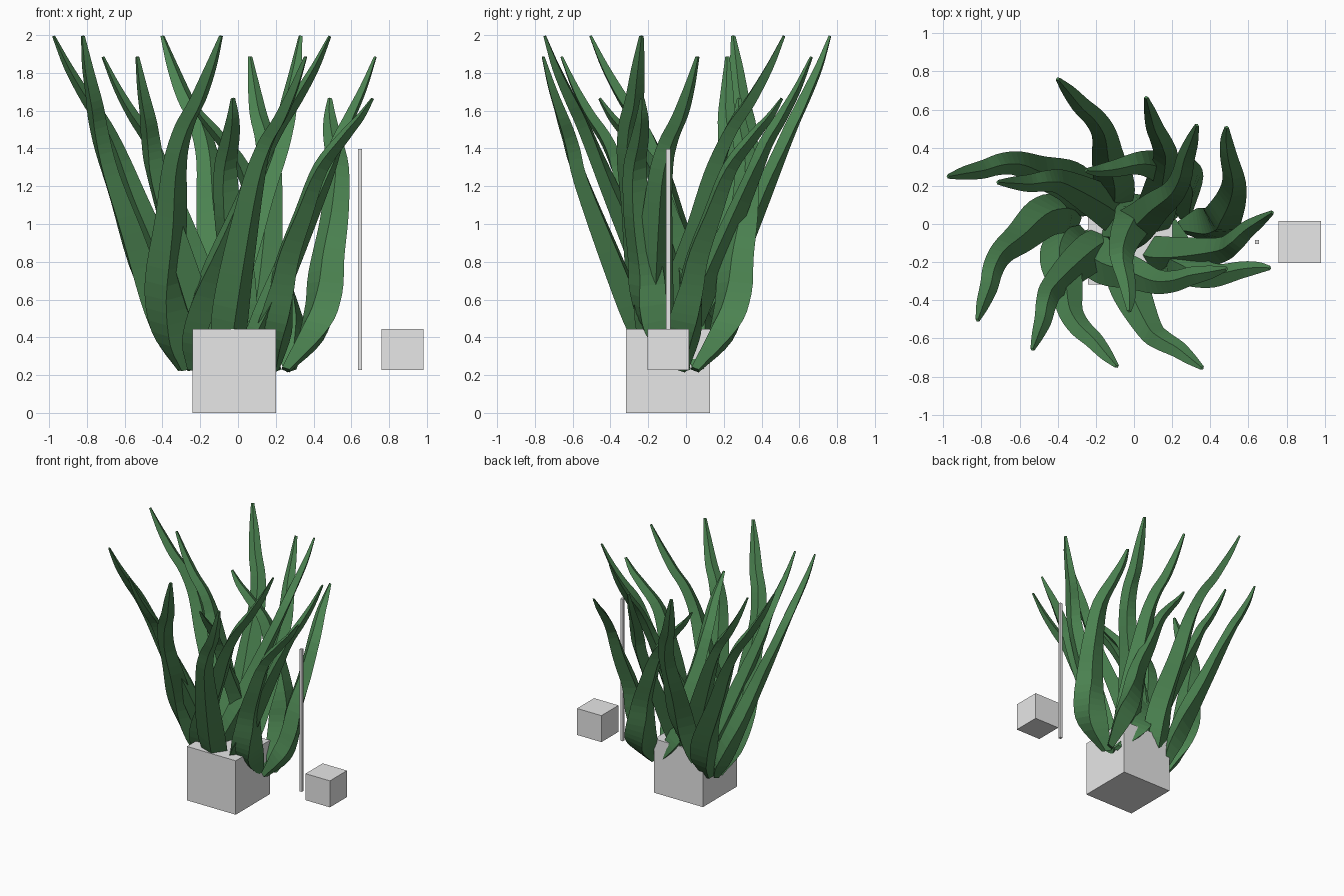
import bpy, bmesh, math
from mathutils import Vector

old = bpy.data.objects.get("Cube")
if old:
    bpy.data.objects.remove(old, do_unlink=True)


def make_material(name, colour):
    mat = bpy.data.materials.new(name)
    mat.use_nodes = True
    mat.diffuse_color = (*colour, 1)
    mat.node_tree.nodes["Principled BSDF"].inputs["Base Color"].default_value = (*colour, 1)
    return mat


green = make_material("leaf green", (0.072, 0.23, 0.083))
grey = make_material("pale grey", (0.8, 0.8, 0.8))


def add_object(name, bm, mat):
    bmesh.ops.recalc_face_normals(bm, faces=bm.faces)
    mesh = bpy.data.meshes.new(name)
    bm.to_mesh(mesh)
    bm.free()
    mesh.materials.append(mat)
    obj = bpy.data.objects.new(name, mesh)
    bpy.context.collection.objects.link(obj)


def add_box(name, centre, size):
    bm = bmesh.new()
    bmesh.ops.create_cube(bm, size=1)
    for v in bm.verts:
        v.co = Vector(centre) + v.co * Vector(size)
    add_object(name, bm, grey)


def smooth_path(points, steps=4):
    """Catmull-Rom curve through the given points."""
    pts = [Vector(p) for p in points]
    pts = [2 * pts[0] - pts[1]] + pts + [2 * pts[-1] - pts[-2]]
    out = []
    for a, b, c, d in zip(pts, pts[1:], pts[2:], pts[3:]):
        for i in range(steps):
            u = i / steps
            out.append(b + (c - a) * u / 2 + (2 * a - 5 * b + 4 * c - d) * u * u / 2
                       + (3 * b - a - 3 * c + d) * u ** 3 / 2)
    return out + [pts[-2]]


def add_leaf(bm, path, centre, angle):
    """Thick keeled blade; each path point is (outward, sideways, height, width)."""
    out = Vector((math.cos(angle), math.sin(angle), 0))
    side = Vector((-out.y, out.x, 0))
    samples = smooth_path(path)
    spine = [Vector(centre) + out * p[0] + side * p[1] + Vector((0, 0, p[2])) for p in samples]
    rings = []
    for i, (p, s) in enumerate(zip(spine, samples)):
        tangent = (spine[min(i + 1, len(spine) - 1)] - spine[max(i - 1, 0)]).normalized()
        heading = Vector((tangent.x, tangent.y, 0)).normalized() + out
        across = Vector((-heading.y, heading.x, 0)).normalized()
        outer = across.cross(tangent).normalized()
        if outer.dot(out) < 0:
            outer = -outer
        w = s[3]
        section = (p - across * w / 2, p + outer * w * 0.36,
                   p + across * w / 2, p - outer * w * 0.3)
        rings.append([bm.verts.new(c) for c in section])
    for a, b in zip(rings, rings[1:]):
        for k in range(4):
            n = (k + 1) % 4
            bm.faces.new((a[k], a[n], b[n], b[k]))
    bm.faces.new(rings[0])
    bm.faces.new(rings[-1])


def add_clump(name, path, centre, count, first_angle):
    bm = bmesh.new()
    for i in range(count):
        add_leaf(bm, path, (*centre, 0), math.radians(first_angle) + math.tau * i / count)
    add_object(name, bm, green)


# Leaf clumps
tall = [(.02, -.05, .23, .07), (.065, -.125, .43, .21), (.16, -.175, .7, .22),
        (.317, -.175, 1.05, .17), (.44, -.18, 1.33, .13), (.53, -.148, 1.52, .115),
        (.61, -.092, 1.66, .1), (.7, -.042, 1.83, .07), (.77, 0, 1.995, .024)]
middle = [(.03, -.04, .23, .07), (.11, -.095, .44, .2), (.24, -.125, .75, .2),
          (.45, -.138, 1.23, .135), (.53, -.112, 1.43, .115), (.61, -.064, 1.57, .095),
          (.69, -.03, 1.72, .065), (.762, 0, 1.885, .024)]
short = [(-.03, -.04, .23, .08), (.04, -.16, .42, .23), (.09, -.2, .58, .235),
         (.135, -.203, .8, .2), (.23, -.197, 1.05, .16), (.32, -.165, 1.3, .125),
         (.42, -.08, 1.47, .095), (.49, -.03, 1.57, .065), (.546, 0, 1.665, .024)]
add_clump("tall_leaf_clump", tall, (-.245, .007), 6, -18.4)
add_clump("middle_leaf_clump", middle, (-.02, -.094), 5, 11.7)
add_clump("short_leaf_clump", short, (.23, .025), 4, 62)

# Planter block and the separate rod and small block
add_box("planter_block", (-.02, -.096, .222), (.444, .444, .444))
add_box("small_block", (.87, -.094, .335), (.222, .222, .218))
add_box("rod", (.645, -.094, .813), (.022, .022, 1.17))
